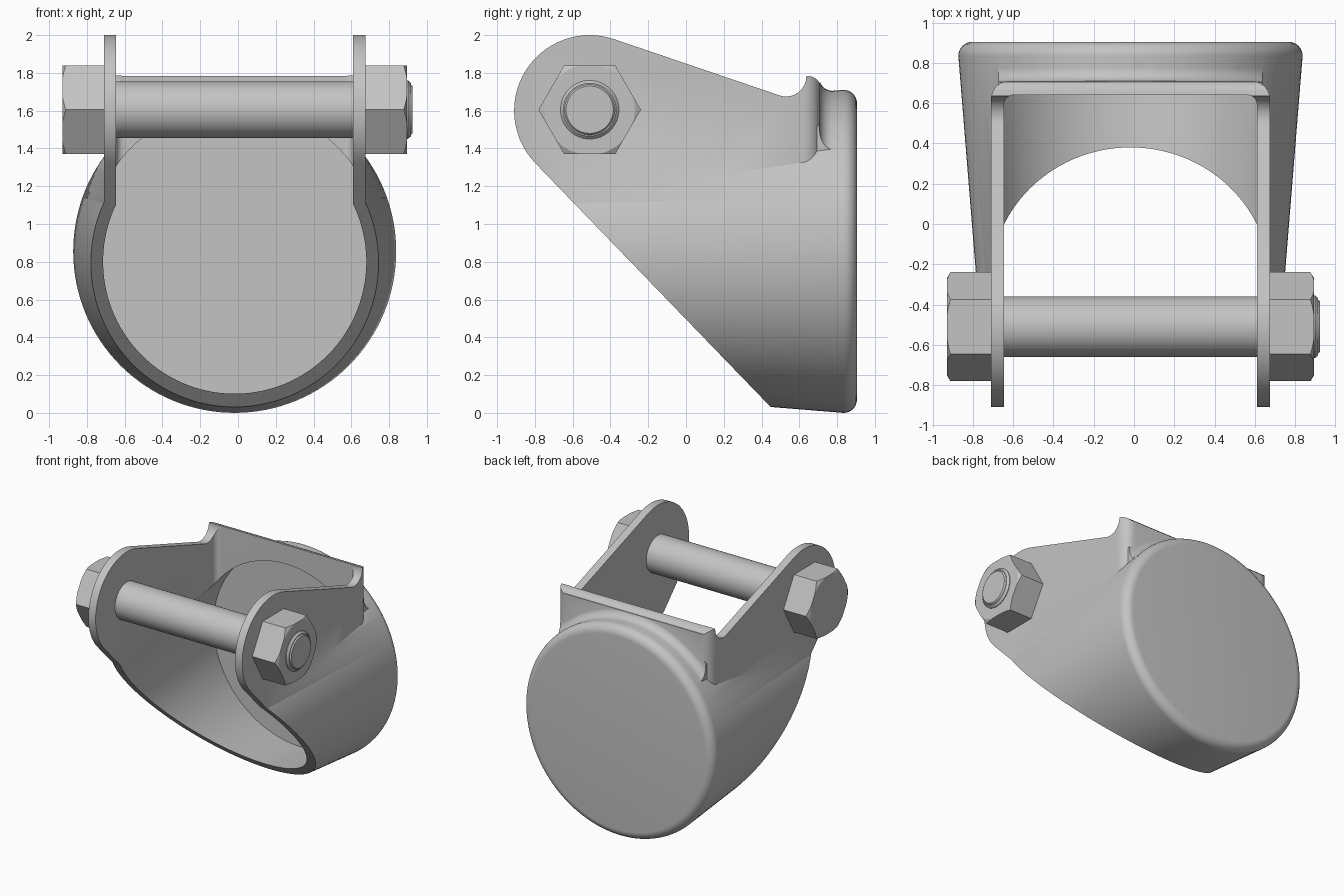
import bpy
import bmesh
import math
from mathutils import Vector, Matrix

if "Cube" in bpy.data.objects:
    bpy.data.objects.remove(bpy.data.objects["Cube"], do_unlink=True)

# Single metal colour
GREY = (0.55, 0.55, 0.55, 1.0)
metal = bpy.data.materials.new("grey metal")
metal.use_nodes = True
metal.diffuse_color = GREY
metal.node_tree.nodes["Principled BSDF"].inputs["Base Color"].default_value = GREY

MID_X = -0.0175           # centre plane of the bracket
CUP_Z = 0.855             # height of the cup axis
BOLT = Vector((0, -0.51, 1.605))
WALL = 0.065


def finish(name, bm):
    bmesh.ops.recalc_face_normals(bm, faces=bm.faces)
    mesh = bpy.data.meshes.new(name)
    bm.to_mesh(mesh)
    bm.free()
    mesh.materials.append(metal)
    obj = bpy.data.objects.new(name, mesh)
    bpy.context.collection.objects.link(obj)
    return obj


def lathe(name, profile, axis, centre, sides=96, phase=0.0):
    """Turned solid from (position along axis, radius) pairs."""
    turn = Matrix.Rotation(-math.pi / 2, 4, 'X') if axis == 'Y' else Matrix.Rotation(math.pi / 2, 4, 'Y')
    place = Matrix.Translation(centre) @ turn
    bm = bmesh.new()
    rings = []
    for along, r in profile:
        angles = [phase + math.tau * i / sides for i in range(sides)]
        rings.append([bm.verts.new(place @ Vector((r * math.cos(a), r * math.sin(a), along))) for a in angles])
    for low, high in zip(rings, rings[1:]):
        for i in range(sides):
            j = (i + 1) % sides
            bm.faces.new((low[i], low[j], high[j], high[i]))
    bm.faces.new(rings[0])
    bm.faces.new(rings[-1])
    return finish(name, bm)


def prism(name, points, sweep):
    bm = bmesh.new()
    base = bm.faces.new([bm.verts.new(p) for p in points])
    made = bmesh.ops.extrude_face_region(bm, geom=[base])
    verts = [v for v in made["geom"] if isinstance(v, bmesh.types.BMVert)]
    bmesh.ops.translate(bm, verts=verts, vec=sweep)
    return finish(name, bm)


def arc(cx, cy, r, start, end, steps):
    angles = [math.radians(start + (end - start) * i / steps) for i in range(steps + 1)]
    return [(cx + r * math.cos(a), cy + r * math.sin(a)) for a in angles]


def combine(target, tool, operation):
    mod = target.modifiers.new(operation.lower(), 'BOOLEAN')
    mod.operation = operation
    mod.solver = 'EXACT'
    mod.object = tool
    bpy.context.view_layer.objects.active = target
    bpy.ops.object.modifier_apply(modifier=mod.name)
    bpy.data.objects.remove(tool, do_unlink=True)


def smooth(obj):
    bpy.ops.object.select_all(action='DESELECT')
    obj.select_set(True)
    bpy.context.view_layer.objects.active = obj
    bpy.ops.object.shade_smooth_by_angle(angle=math.radians(30))


def cup_radius(y):
    return 0.855 - 0.081 * (0.83 - y)


def u_block(name, half, back, corner, bottom):
    """Upright block with two rounded back corners."""
    right = arc(MID_X + half - corner, back - corner, corner, 0, 90, 10)
    left = arc(MID_X - half + corner, back - corner, corner, 90, 180, 10)
    outline = right + left + [(MID_X - half, -1.1), (MID_X + half, -1.1)]
    return prism(name, [(x, y, bottom) for x, y in outline], (0, 0, 2.3 - bottom))


# Tapered cup with a rounded back rim
cup_axis = (MID_X, 0, CUP_Z)
rim = arc(0.835, 0.785, 0.07, 90, 0, 8)
body = lathe("bracket_body", [(-1.0, cup_radius(-1.0))] + rim, 'Y', cup_axis, 128)

# Upright ears and the cross wall joining them
combine(body, u_block("ears", 0.6925, 0.71, 0.09, CUP_Z), 'UNION')

# Blend between the cross wall and the cup
flare = [(0.67, 0.93), (0.705, 0.93)] + arc(0.775, 0.918, 0.068, 180, 270, 8)
blend = lathe("wall_blend", flare, 'Y', cup_axis, 128)
combine(blend, u_block("blend_limit", 0.655, 0.95, 0.02, 1.3), 'INTERSECT')
combine(body, blend, 'UNION')

# Hollow out the cup and the gap between the ears
hollow = [(y, cup_radius(y) - WALL) for y in (-1.2, 0.84)]
combine(body, lathe("cup_hollow", hollow, 'Y', cup_axis, 128), 'DIFFERENCE')
combine(body, u_block("ear_gap", 0.6275, 0.64, 0.045, CUP_Z + 0.02), 'DIFFERENCE')

# Trim to the side outline: rounded ears, sloping top, slanted mouth
side = arc(-0.51, 1.6, 0.4, 70.9, 223.9, 28)
side += [(0.6, -0.126), (0.95, -0.126), (0.95, 1.75), (0.705, 1.75), (0.69, 1.768), (0.665, 1.78), (0.637, 1.785)]
side += arc(0.53, 1.782, 0.107, 0, -109, 10)
trim = prism("side_trim", [(-1.2, y, z) for y, z in side], (2.4, 0, 0))
combine(body, trim, 'INTERSECT')
smooth(body)

# Bolt shaft with a chamfered tip
shaft = lathe("bolt_shaft", [(-0.75, 0.15), (0.895, 0.15), (0.925, 0.125)], 'X', BOLT, 64)
smooth(shaft)

# Hexagonal head and nut with chamfered outer corners
for name, inner, outer in (("bolt_head", -0.71, -0.93), ("bolt_nut", 0.675, 0.895)):
    out = math.copysign(1, outer)
    hexagon = lathe(name, [(inner, 0.271), (outer, 0.271)], 'X', BOLT, 6, math.pi / 2)
    chamfer = [(inner - out * 0.05, 0.30), (outer - out * 0.035, 0.30), (outer + out * 0.01, 0.222)]
    combine(hexagon, lathe("chamfer", chamfer, 'X', BOLT, 72), 'INTERSECT')
    smooth(hexagon)

# Raised thread collar on the nut side
collar = lathe("thread_collar", [(0.88, 0.155), (0.9, 0.155), (0.915, 0.14)], 'X', BOLT, 64)
smooth(collar)
